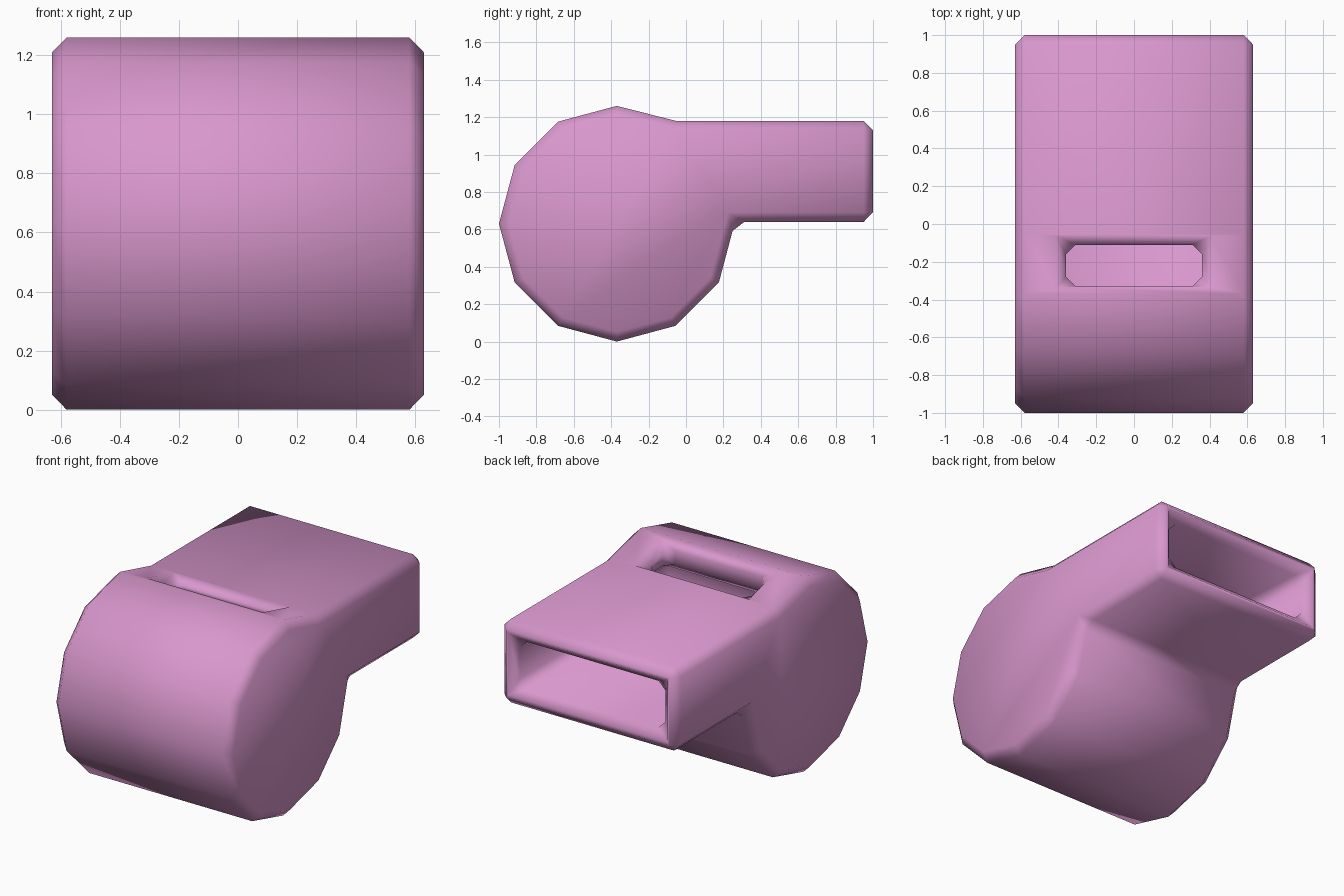
import bpy, bmesh, math

if "Cube" in bpy.data.objects:
    bpy.data.objects.remove(bpy.data.objects["Cube"])

pink = bpy.data.materials.new("pink plastic")
pink.diffuse_color = (0.69, 0.31, 0.61, 1)
pink.use_nodes = True
pink.node_tree.nodes["Principled BSDF"].inputs["Base Color"].default_value = pink.diffuse_color


def prism(name, profile, half_width):
    """Extrude a (y, z) outline symmetrically along x."""
    bm = bmesh.new()
    face = bm.faces.new([bm.verts.new((-half_width, y, z)) for y, z in profile])
    ext = bmesh.ops.extrude_face_region(bm, geom=[face])
    for v in ext["geom"]:
        if isinstance(v, bmesh.types.BMVert):
            v.co.x = half_width
    bmesh.ops.recalc_face_normals(bm, faces=bm.faces)
    me = bpy.data.meshes.new(name)
    bm.to_mesh(me)
    bm.free()
    ob = bpy.data.objects.new(name, me)
    bpy.context.collection.objects.link(ob)
    return ob


def rect(y0, y1, z0, z1):
    return [(y0, z0), (y1, z0), (y1, z1), (y0, z1)]


# Whistle body: twelve-sided barrel running into a straight mouthpiece
cy, cz, r = -0.37, 0.63, 0.63
barrel = [(cy + r * math.cos(math.radians(a)), cz + r * math.sin(math.radians(a)))
          for a in range(90, 331, 30)]
outline = barrel + [(0.262, 0.64), (1.0, 0.64), (1.0, 1.18), (-0.055, 1.18)]
body = prism("whistle_body", outline, 0.63)
body.data.materials.append(pink)

# Air channel and sound slot
cutters = [prism("channel_cutter", rect(-0.5, 1.2, 0.76, 1.06), 0.52),
           prism("slot_cutter", rect(-0.33, -0.11, 0.9, 1.5), 0.36)]
for c in cutters:
    c.hide_render = True
    c.hide_viewport = False
    m = body.modifiers.new(c.name, "BOOLEAN")
    m.object = c
    m.operation = "DIFFERENCE"
    m.solver = "EXACT"

# Chamfer the hard edges only
bev = body.modifiers.new("chamfer", "BEVEL")
bev.width = 0.05
bev.segments = 1
bev.limit_method = "ANGLE"
bev.angle_limit = math.radians(40)
bev.use_clamp_overlap = False

# Bake the modifiers, then remove the cutters
dg = bpy.context.evaluated_depsgraph_get()
mesh = bpy.data.meshes.new_from_object(body.evaluated_get(dg))
body.modifiers.clear()
body.data = mesh
mesh.materials.clear()
mesh.materials.append(pink)
for p in mesh.polygons:
    p.material_index = 0
    p.use_smooth = True
for c in cutters:
    bpy.data.objects.remove(c)
